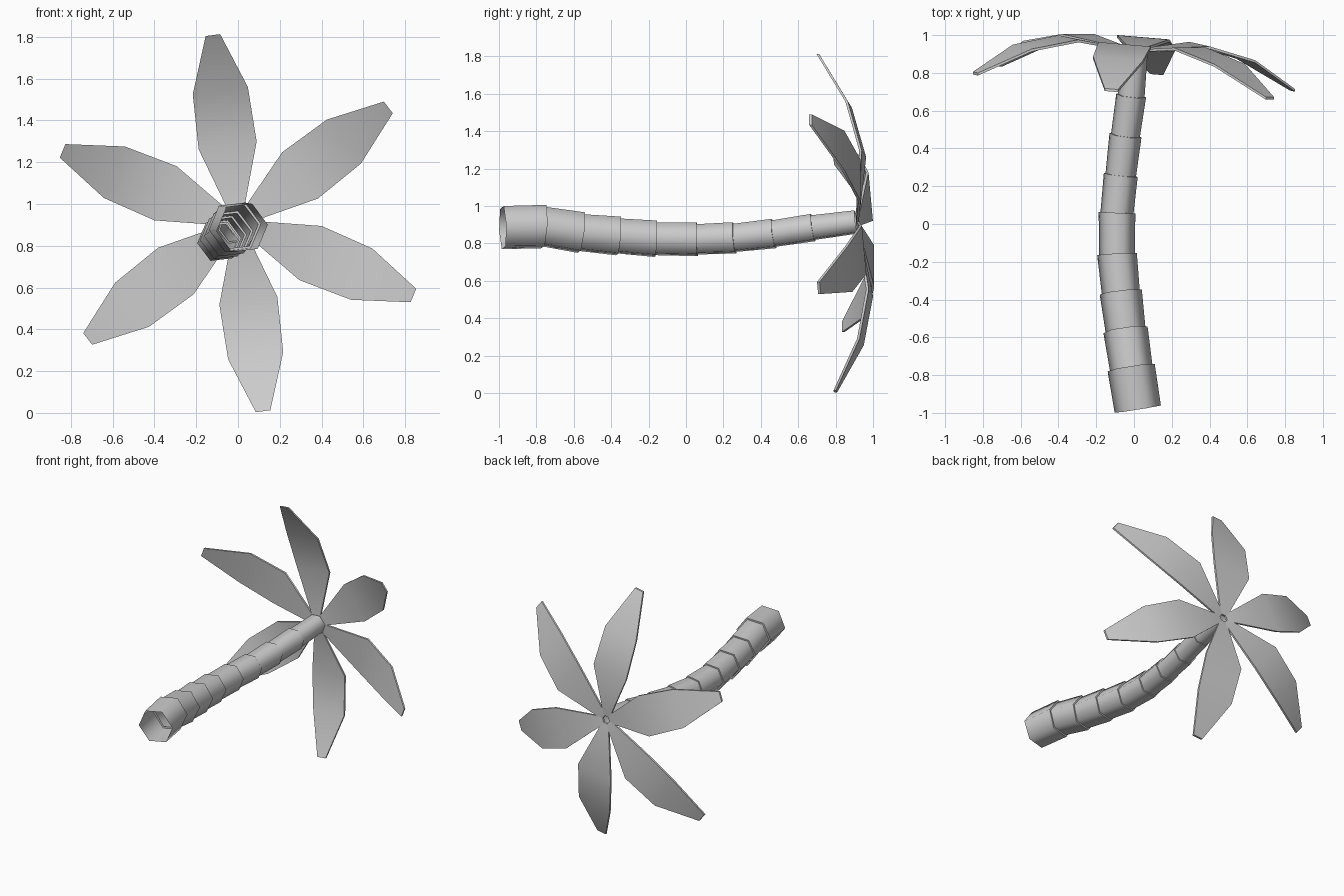
import bpy, math
from mathutils import Vector

if "Cube" in bpy.data.objects:
    bpy.data.objects.remove(bpy.data.objects["Cube"])


def make_object(name, verts, faces, angle):
    mesh = bpy.data.meshes.new(name)
    mesh.from_pydata(verts, [], faces)
    obj = bpy.data.objects.new(name, mesh)
    bpy.context.collection.objects.link(obj)
    bpy.ops.object.select_all(action='DESELECT')
    obj.select_set(True)
    bpy.context.view_layer.objects.active = obj
    bpy.ops.object.mode_set(mode='EDIT')
    bpy.ops.mesh.select_all(action='SELECT')
    bpy.ops.mesh.normals_make_consistent(inside=False)
    bpy.ops.object.mode_set(mode='OBJECT')
    bpy.ops.object.shade_smooth_by_angle(angle=math.radians(angle))
    return obj


# Trunk: open six-sided tube along a curved path, stepped at each joint
path = [(0.02, -0.98, 0.885, 0.125), (-0.015, -0.76, 0.89, 0.127),
        (-0.045, -0.56, 0.858, 0.119), (-0.07, -0.36, 0.84, 0.113),
        (-0.09, -0.16, 0.825, 0.106), (-0.09, 0.06, 0.822, 0.098),
        (-0.07, 0.26, 0.83, 0.091), (-0.045, 0.47, 0.853, 0.086),
        (-0.015, 0.68, 0.885, 0.08), (0.005, 0.91, 0.915, 0.068)]
centers = [Vector(p[:3]) for p in path]
verts, rings = [], 0
last = len(path) - 1
for i, c in enumerate(centers):
    tangent = centers[min(i + 1, last)] - centers[max(i - 1, 0)]
    turn = Vector((0, 1, 0)).rotation_difference(tangent)
    r = path[i][3]
    for radius in ([r] if i in (0, last) else [r, r * 0.9]):
        for k in range(6):
            a = math.radians(7 + 60 * k)
            verts.append(c + turn @ Vector((radius * math.cos(a), 0, radius * math.sin(a))))
        rings += 1
faces = [(j * 6 + k, j * 6 + (k + 1) % 6, j * 6 + 6 + (k + 1) % 6, j * 6 + 6 + k)
         for j in range(rings - 1) for k in range(6)]
make_object("trunk", verts, faces, 62)

# Leaves: six thin drooping blades around a slightly tilted crown
# station: distance from crown, half width, y position
stations = [(0.025, 0.025, 0.925), (0.375, 0.14, 0.97), (0.64, 0.133, 0.908), (0.908, 0.035, 0.76)]
THICK = 0.014
for n in range(6):
    a = math.radians(37.6 + 60 * n)
    verts, faces = [], []
    for d, w, y in stations:
        for side, dy in ((-1, 0), (1, 0), (1, -THICK), (-1, -THICK)):
            x = d * math.cos(a) - side * w * math.sin(a)
            z = d * math.sin(a) + side * w * math.cos(a)
            verts.append((x, y + dy - 0.0755 * x - 0.06 * z, 0.908 + z))
    for j in range(len(stations) - 1):
        faces += [(j * 4 + k, j * 4 + (k + 1) % 4, j * 4 + 4 + (k + 1) % 4, j * 4 + 4 + k)
                  for k in range(4)]
    faces += [(3, 2, 1, 0), (12, 13, 14, 15)]
    make_object(f"leaf_{n + 1}", verts, faces, 40)
